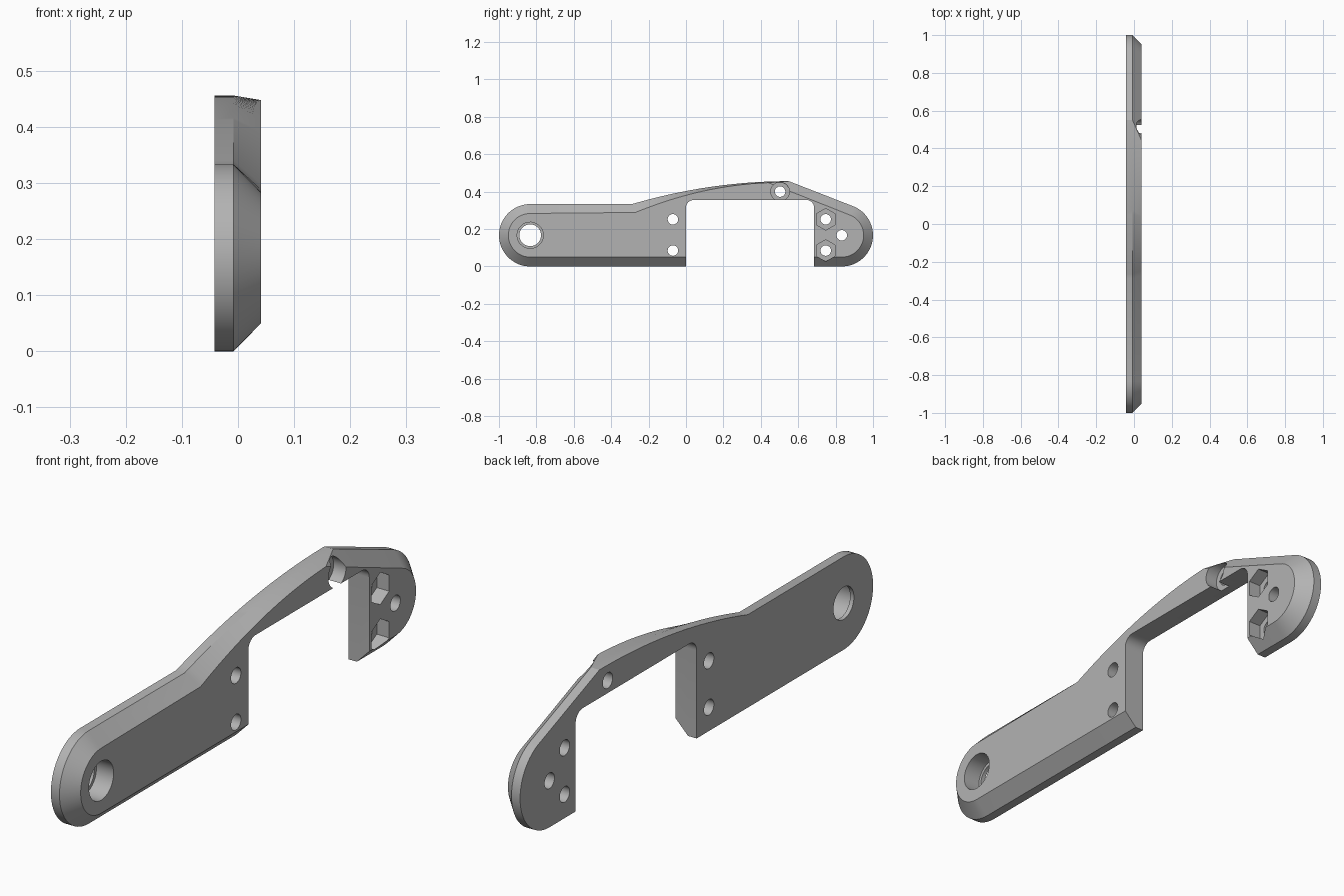
import bpy, bmesh
from math import sin, cos, pi, radians
from mathutils import Matrix

if "Cube" in bpy.data.objects:
    bpy.data.objects.remove(bpy.data.objects["Cube"])

BACK, MID, FACE = -0.042, -0.008, 0.041   # x of flat side, chamfer start, chamfered face
R, C = 0.1667, 0.05                       # end radius, chamfer width
END = 0.833                               # distance of the rounded end centres
NOTCH, NOTCH_TOP, FILLET = 0.685, 0.355, 0.04

grey = bpy.data.materials.new("plain grey")
grey.use_nodes = True
grey.diffuse_color = (0.45, 0.45, 0.45, 1)
grey.node_tree.nodes["Principled BSDF"].inputs["Base Color"].default_value = (0.45, 0.45, 0.45, 1)


def make_object(name, bm):
    bmesh.ops.recalc_face_normals(bm, faces=bm.faces)
    mesh = bpy.data.meshes.new(name)
    bm.to_mesh(mesh)
    bm.free()
    mesh.materials.append(grey)
    obj = bpy.data.objects.new(name, mesh)
    bpy.context.collection.objects.link(obj)
    return obj


def arc(cy, cz, r, a0, a1, n):
    angles = [radians(a0 + (a1 - a0) * i / n) for i in range(n + 1)]
    return [(cy + r * cos(a), cz + r * sin(a)) for a in angles]


def arch(y):
    return 0.456 - 0.123 * ((0.55 - y) / 0.84) ** 2


def outline(inset):
    """Side profile as (y, z) points; inset is the chamfer width."""
    r = R - inset
    pts = arc(-END, R, r, 270, 90, 32)                    # front rounded end
    y0, y1 = (-0.27, 0.44) if inset else (-0.29, 0.55)
    n = 32
    for i in range(n + 1):                                # arched top, chamfer fades out
        t = i / n
        y = y0 + (y1 - y0) * t
        drop = 0.006 + (inset - 0.006) * (1 - t) ** 2 if inset else 0
        pts.append((y, arch(y) - drop))
    pts += arc(END, R, r, 68.7, -90, 32)                  # slope and back rounded end
    pts.append((NOTCH, inset))                            # notch with filleted corners
    pts += arc(NOTCH - FILLET, NOTCH_TOP - FILLET, FILLET, 0, 90, 8)
    pts += arc(FILLET, NOTCH_TOP - FILLET, FILLET, 90, 180, 8)
    pts.append((0, inset))
    return pts


# Plate: flat wall, then chamfer, closed by two faces
bm = bmesh.new()
loops = [[bm.verts.new((x, y, z)) for y, z in outline(inset)]
         for x, inset in ((BACK, 0), (MID, 0), (FACE, C))]
for a, b in zip(loops, loops[1:]):
    for i in range(len(a)):
        j = (i + 1) % len(a)
        bm.faces.new((a[i], a[j], b[j], b[i]))
bm.faces.new(loops[0])
bm.faces.new(loops[-1])
plate = make_object("arched_bracket_plate", bm)


def cut(y, z, r, x0=-0.1, x1=0.1, sides=32):
    """Cut a round or hexagonal hole along x between x0 and x1."""
    bm = bmesh.new()
    place = (Matrix.Translation(((x0 + x1) / 2, y, z))
             @ Matrix.Rotation(pi / 2, 4, 'Y') @ Matrix.Rotation(pi / 6, 4, 'Z'))
    bmesh.ops.create_cone(bm, cap_ends=True, segments=sides, radius1=r, radius2=r,
                          depth=x1 - x0, matrix=place)
    cutter = make_object("hole_cutter", bm)
    cutter.hide_render = True
    mod = plate.modifiers.new("hole", 'BOOLEAN')
    mod.operation, mod.solver, mod.object = 'DIFFERENCE', 'EXACT', cutter
    bpy.ops.object.modifier_apply(modifier=mod.name)
    bpy.data.objects.remove(cutter)


bpy.ops.object.select_all(action='DESELECT')
bpy.context.view_layer.objects.active = plate
plate.select_set(True)

# Bearing hole with a thin lip on the flat side
cut(-END, R, 0.07, x0=-0.027)
cut(-END, R, 0.058, sides=48)
# Bolt holes, hexagonal nut pockets and the round counterbore
for z in (0.085, 0.252):
    cut(-0.07, z, 0.028)
    cut(0.747, z, 0.058, x0=MID, sides=6)
    cut(0.747, z, 0.028)
cut(END, R, 0.028)
cut(0.503, 0.4, 0.05, x0=MID)
cut(0.503, 0.4, 0.028)

bpy.ops.object.shade_smooth_by_angle(angle=radians(20))
